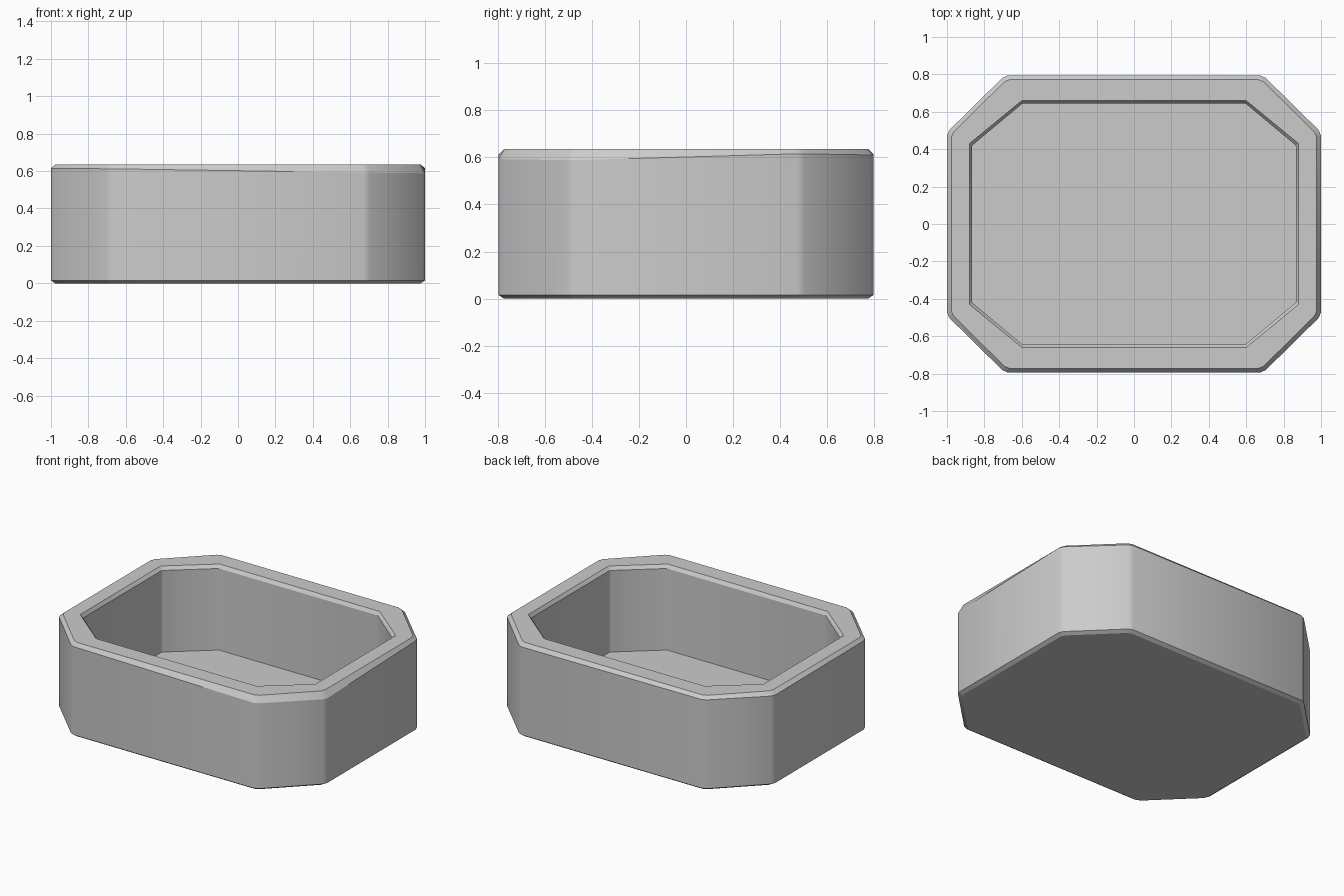
import bpy, bmesh
from mathutils import Vector

if "Cube" in bpy.data.objects:
    bpy.data.objects.remove(bpy.data.objects["Cube"])

stone = bpy.data.materials.new("grey stone")
stone.diffuse_color = (0.6, 0.6, 0.6, 1)
stone.use_nodes = True
stone.node_tree.nodes["Principled BSDF"].inputs["Base Color"].default_value = stone.diffuse_color


def octagon(hx, hy, cx, cy):
    """Counter-clockwise corners of a rectangle with clipped corners."""
    q = [(hx, -cy), (hx, cy), (cx, hy), (-cx, hy),
         (-hx, cy), (-hx, -cy), (-cx, -hy), (cx, -hy)]
    return [Vector((x, y)) for x, y in q]


def clipped(pts, d):
    """Replace each corner by two points at distance d along its edges."""
    out = []
    for i, p in enumerate(pts):
        a, b = pts[i - 1], pts[(i + 1) % len(pts)]
        out += [p + (a - p).normalized() * d, p + (b - p).normalized() * d]
    return out


def ring(bm, pts, z):
    zs = z if isinstance(z, list) else [z] * len(pts)
    return [bm.verts.new((p.x, p.y, h)) for p, h in zip(pts, zs)]


def bridge(bm, a, b):
    n = len(a)
    for i in range(n):
        j = (i + 1) % n
        bm.faces.new((a[i], a[j], b[j], b[i]))


def finish(name, bm):
    bmesh.ops.recalc_face_normals(bm, faces=bm.faces)
    me = bpy.data.meshes.new(name)
    bm.to_mesh(me)
    bm.free()
    me.materials.append(stone)
    ob = bpy.data.objects.new(name, me)
    bpy.context.collection.objects.link(ob)
    bpy.context.view_layer.objects.active = ob
    ob.select_set(True)
    bpy.ops.object.shade_smooth_by_angle(angle=0.44)
    return ob


# Outer wall rings, with clipped vertical corners
D = 0.018
outer = clipped(octagon(1.0, 0.795, 0.69, 0.49), D)
inset = clipped(octagon(0.977, 0.773, 0.68, 0.48), D)

# Worn top edge: how low the chamfer reaches at each of the eight corners
worn = [0.588, 0.615, 0.61, 0.615, 0.61, 0.615, 0.612, 0.592]
worn = [h for h in worn for _ in range(2)]

# Hollow: rim, chamfered lip and floor
lip = octagon(0.88, 0.66, 0.60, 0.43)
well = octagon(0.865, 0.645, 0.595, 0.42)
lip16 = [p for p in clipped(lip, 0.004)]
well16 = [p for p in clipped(well, 0.004)]

bm = bmesh.new()
rings = [ring(bm, inset, 0.0), ring(bm, outer, 0.015), ring(bm, outer, worn),
         ring(bm, inset, 0.635), ring(bm, lip16, 0.635),
         ring(bm, well16, 0.612), ring(bm, well16, 0.06)]
bm.faces.new(rings[0])
for a, b in zip(rings, rings[1:]):
    bridge(bm, a, b)
bm.faces.new(rings[-1])
finish("stone_basin", bm)
